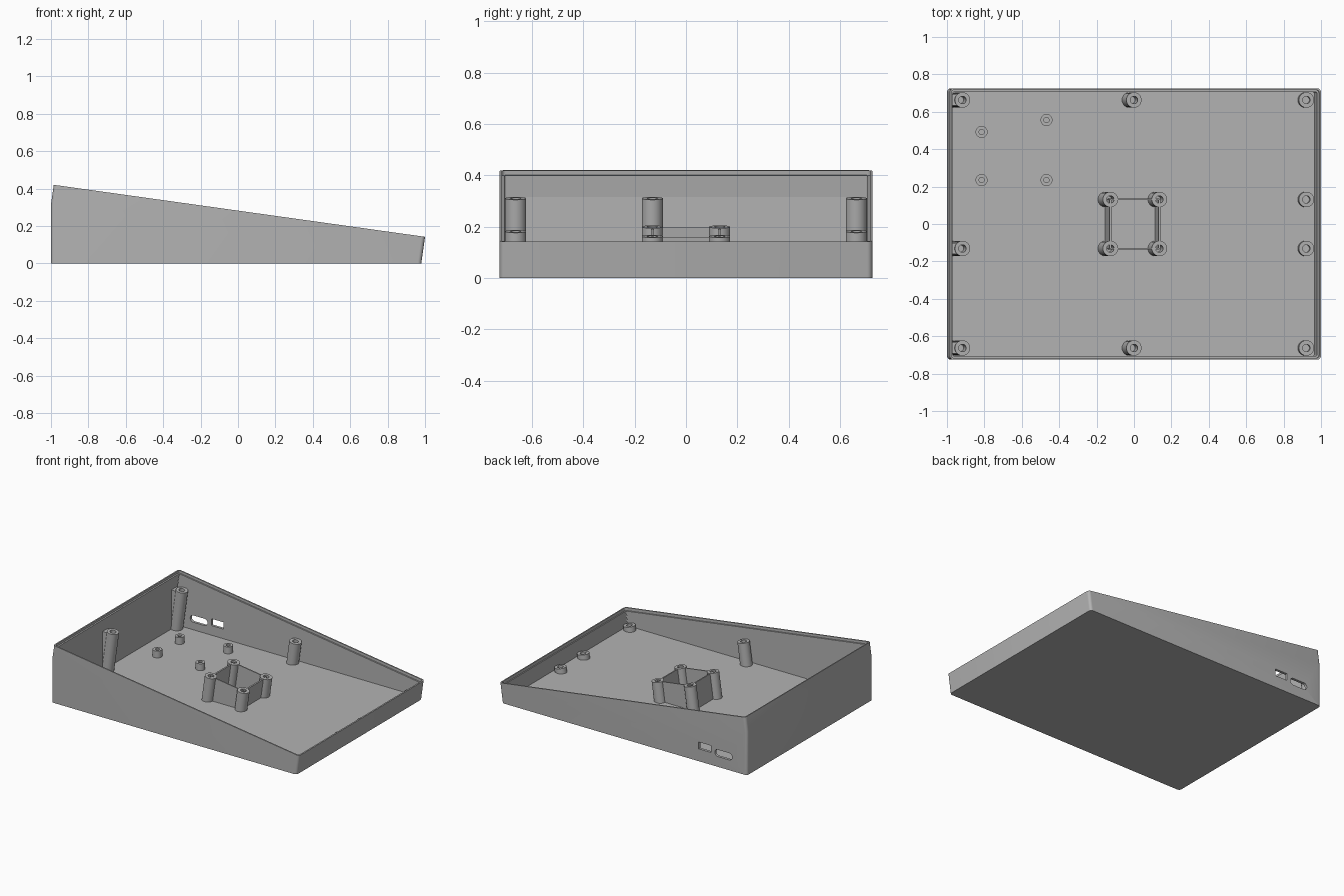
import bpy, bmesh, math
from mathutils import Matrix, Vector

cube = bpy.data.objects.get("Cube")
if cube:
    bpy.data.objects.remove(cube)

HALF_Y, FLOOR, WALL, LIP = 0.725, 0.02, 0.019, 0.009
SLOPE = 0.14                       # fall of the open top along x
TILT = math.atan(SLOPE)

grey = bpy.data.materials.new("grey plastic")
grey.use_nodes = True
COLOUR = (0.45, 0.45, 0.45, 1)
grey.diffuse_color = COLOUR
grey.node_tree.nodes["Principled BSDF"].inputs["Base Color"].default_value = COLOUR


def top_z(x):
    return 0.282 - SLOPE * x


def finish(bm, name, helper=False):
    bmesh.ops.recalc_face_normals(bm, faces=bm.faces)
    mesh = bpy.data.meshes.new(name)
    bm.to_mesh(mesh)
    bm.free()
    obj = bpy.data.objects.new(name, mesh)
    bpy.context.collection.objects.link(obj)
    mesh.materials.append(grey)
    obj.hide_render = helper
    obj.hide_viewport = helper
    return obj


def prism(name, profile, y0, y1, radius=0, helper=False):
    """Extrude an xz profile along y, optionally rounding its upright corners."""
    bm = bmesh.new()
    face = bm.faces.new([bm.verts.new((x, y0, z)) for x, z in profile])
    new = bmesh.ops.extrude_face_region(bm, geom=[face])["geom"]
    bmesh.ops.translate(bm, vec=(0, y1 - y0, 0),
                        verts=[g for g in new if isinstance(g, bmesh.types.BMVert)])
    if radius:
        upright = []
        for e in bm.edges:
            d = e.verts[1].co - e.verts[0].co
            if abs(d.z) > 2 * abs(d.x) and abs(d.y) < 0.001:
                upright.append(e)
        bmesh.ops.bevel(bm, geom=upright, offset=radius, segments=5,
                        profile=0.5, affect='EDGES')
    return finish(bm, name, helper)


def smooth(obj):
    bpy.ops.object.select_all(action='DESELECT')
    obj.select_set(True)
    bpy.context.view_layer.objects.active = obj
    bpy.ops.object.shade_smooth_by_angle(angle=math.radians(35))


def cut(obj, cutter):
    mod = obj.modifiers.new(cutter.name, 'BOOLEAN')
    mod.operation, mod.solver, mod.object = 'DIFFERENCE', 'EXACT', cutter


def tube(name, top, radius, hole, depth, tilt):
    """Standoff with a blind screw hole; its axis passes through the top centre."""
    length = (top.z - 0.012) / math.cos(tilt)
    depth = min(depth, length - 0.008)
    bm = bmesh.new()
    rings = []
    for r, z in ((radius, -length), (radius, 0), (hole, 0), (hole, -depth)):
        rings.append([bm.verts.new((r * math.cos(a), r * math.sin(a), z))
                      for a in (i * math.tau / 32 for i in range(32))])
    for low, high in zip(rings, rings[1:]):
        for i in range(32):
            j = (i + 1) % 32
            bm.faces.new((low[i], low[j], high[j], high[i]))
    bm.faces.new(rings[0])
    bm.faces.new(rings[-1])
    bm.transform(Matrix.Translation(top) @ Matrix.Rotation(tilt, 4, 'Y'))
    smooth(finish(bm, name))


# Wedge-shaped tray, hollowed out, with a stepped rim
outer = [(-1, 0), (0.98, 0), (1, top_z(1)), (-0.985, top_z(-0.985)), (-1, 0.315)]
tray = prism("tray", outer, -HALF_Y, HALF_Y, 0.02)
t = WALL
cavity = prism("cavity_cutter",
               [(-1 + t, FLOOR), (0.983 - t, FLOOR), (1.02 - t, 0.284),
                (-0.97 + t, 0.527), (-1 + t, 0.315)],
               -HALF_Y + t, HALF_Y - t, 0.008, True)
t = LIP
step = 0.02
rim = prism("rim_cutter",
            [(-0.988 + t, top_z(-0.988) - step), (0.997 - t, top_z(0.997) - step),
             (1.005 - t, top_z(1) + 0.04), (-0.98 + t, top_z(-1) + 0.04)],
            -HALF_Y + t, HALF_Y - t, 0.014, True)
cut(tray, cavity)
cut(tray, rim)

# Openings in the back wall: a rounded slot and a rectangular one
for name, x0, x1, z, half, rounding in (("round_slot", -0.88, -0.74, 0.1, 0.025, 0.024),
                                        ("square_slot", -0.71, -0.61, 0.115, 0.025, 0)):
    bm = bmesh.new()
    bmesh.ops.create_cube(bm, size=1, matrix=Matrix.Translation(((x0 + x1) / 2, HALF_Y, z))
                          @ Matrix.Diagonal((x1 - x0, 0.1, 2 * half, 1)))
    if rounding:
        along = [e for e in bm.edges if abs(e.verts[0].co.y - e.verts[1].co.y) > 0.05]
        bmesh.ops.bevel(bm, geom=along, offset=rounding, segments=6,
                        profile=0.5, affect='EDGES')
    cut(tray, finish(bm, name + "_cutter", True))
smooth(tray)


# Screw posts, leaning square to the sloping top
def post_top(x, y):
    return Vector((x, y, top_z(x) - 0.1))


EDGE_Y, MID = 0.663, 0.131
for x, ys, name in ((-0.917, (-EDGE_Y, -MID, EDGE_Y), "tall_post"),
                    (0, (-EDGE_Y, EDGE_Y), "middle_post"),
                    (0.922, (-EDGE_Y, -MID, MID, EDGE_Y), "short_post"),
                    (-MID + 0.005, (-MID, MID), "centre_post"),
                    (MID + 0.005, (-MID, MID), "centre_post")):
    for y in ys:
        tube(name, post_top(x, y), 0.041, 0.02, 0.1, TILT)


# Thin walls between the centre posts, and webs tying the tall posts to the wall
def leaning_wall(name, x0, x1, y0, y1, drop=0.103):
    za, zb = top_z(x0) - drop, top_z(x1) - drop
    low = 0.01
    prism(name, [(x0, za), (x1, zb), (x1 - (zb - low) * SLOPE, low),
                 (x0 - (za - low) * SLOPE, low)], y0, y1)


for side in (-1, 1):
    x, y = side * MID + 0.005, side * MID
    leaning_wall("centre_cross_wall", x - 0.005, x + 0.005, -MID, MID)
    leaning_wall("centre_long_wall", 0.005 - MID, 0.005 + MID, y - 0.004, y + 0.004)

for y in (-EDGE_Y, -MID, EDGE_Y):
    z = top_z(-0.95) - 0.11
    prism("post_web", [(-0.99, z), (-0.945, z), (-0.97, 0.01), (-0.99, 0.01)],
          y - 0.03, y + 0.03)

# Small upright standoffs for a circuit board
for x, y in ((-0.815, 0.492), (-0.468, 0.556), (-0.815, 0.235), (-0.468, 0.235)):
    tube("board_standoff", Vector((x, y, 0.07)), 0.032, 0.014, 0.045, 0)
